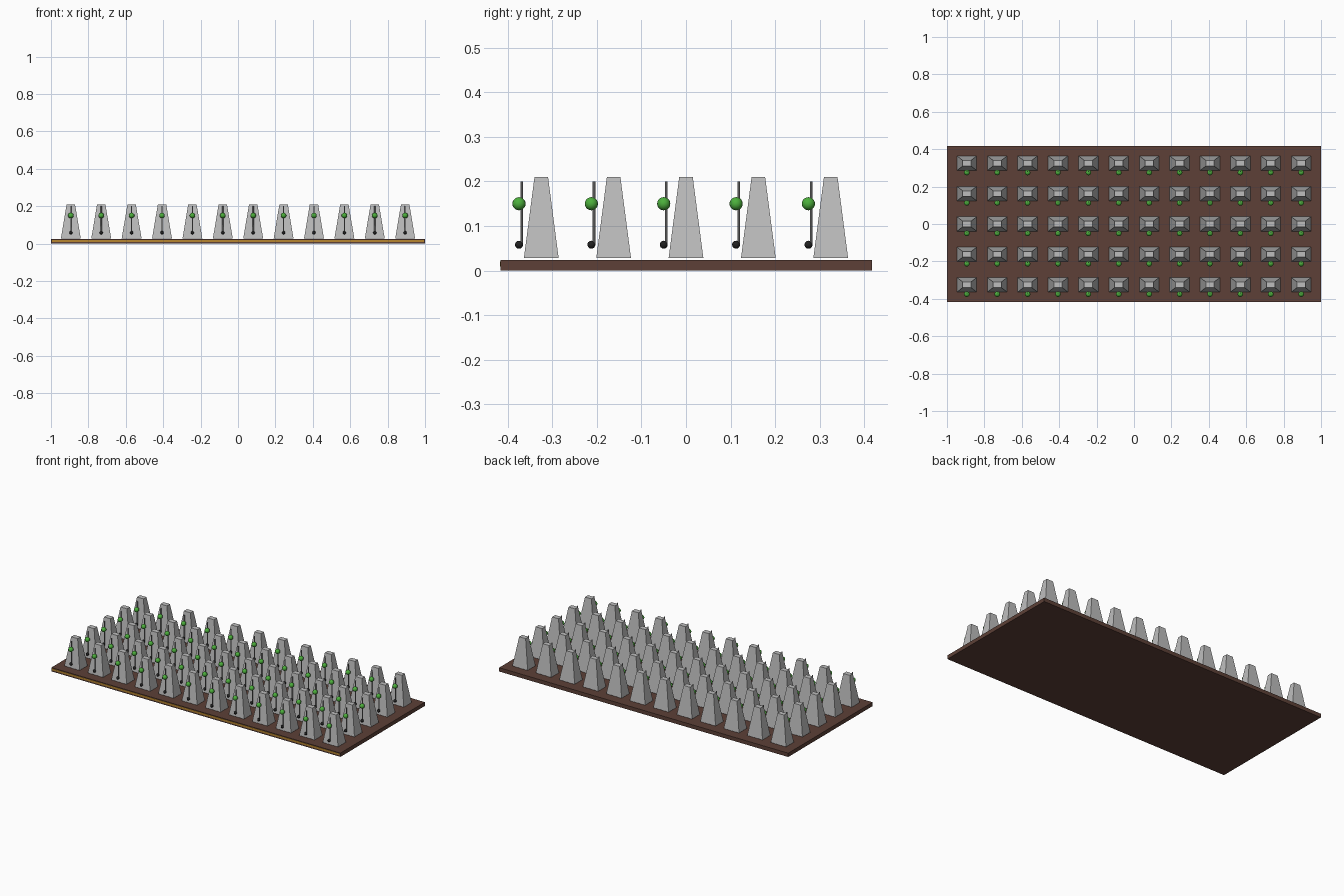
import bpy
import bmesh
from mathutils import Matrix

cube = bpy.data.objects.get("Cube")
if cube:
    bpy.data.objects.remove(cube)

COLS, ROWS, PITCH = 12, 5, 0.1625


def material(name, hex_code):
    srgb = [int(hex_code[i:i + 2], 16) / 255 for i in (0, 2, 4)]
    colour = [c / 12.92 if c < 0.04 else ((c + 0.055) / 1.055) ** 2.4 for c in srgb] + [1]
    mat = bpy.data.materials.new(name)
    mat.use_nodes = True
    mat.diffuse_color = colour
    mat.node_tree.nodes["Principled BSDF"].inputs["Base Color"].default_value = colour
    return mat


def make_object(name, bm, mat, smooth=False):
    mesh = bpy.data.meshes.new(name)
    bm.to_mesh(mesh)
    bm.free()
    mesh.materials.append(mat)
    for poly in mesh.polygons:
        poly.use_smooth = smooth
    obj = bpy.data.objects.new(name, mesh)
    bpy.context.collection.objects.link(obj)
    return obj


def box(name, size, centre, mat, taper=(1, 1)):
    """Box whose top face can be scaled in x and y."""
    bm = bmesh.new()
    bmesh.ops.create_cube(bm, size=1)
    for v in bm.verts:
        sx, sy = taper if v.co.z > 0 else (1, 1)
        v.co.x *= size[0] * sx
        v.co.y *= size[1] * sy
        v.co.z *= size[2]
    obj = make_object(name, bm, mat)
    obj.location = centre
    return obj


def ball(name, radius, centre, mat, segments):
    bm = bmesh.new()
    bmesh.ops.create_uvsphere(bm, u_segments=segments, v_segments=segments // 2 + 2, radius=radius)
    obj = make_object(name, bm, mat, smooth=True)
    obj.location = centre
    return obj


def repeat(obj):
    """Fill the board with copies in columns and rows."""
    for label, count, step in (("columns", COLS, (PITCH, 0, 0)), ("rows", ROWS, (0, PITCH, 0))):
        arr = obj.modifiers.new(label, "ARRAY")
        arr.count = count
        arr.use_relative_offset = False
        arr.use_constant_offset = True
        arr.constant_offset_displace = step


brown = material("dark wood", "5D4037")
gold = material("gold", "B8862F")
grey = material("light grey", "BDBDBD")
steel = material("steel", "9E9E9E")
green = material("green", "4CAF3C")
black = material("black", "212121")

# Board with a gold strip along its front edge
box("board", (2, 0.834, 0.024), (0, 0.001, 0.012), brown)
box("front_strip", (1.99, 0.003, 0.011), (0, -0.4165, 0.0145), gold)

# First metronome in the front corner, then repeated
x0 = -PITCH * (COLS - 1) / 2
y0 = -PITCH * (ROWS - 1) / 2

repeat(box("metronome_body", (0.106, 0.078, 0.182), (x0, y0, 0.119), grey, (0.42, 0.39)))

# Pendulum: rod, sliding weight and pivot
bm = bmesh.new()
bmesh.ops.create_cone(bm, cap_ends=True, segments=8, radius1=0.003, radius2=0.003,
                      depth=0.142, matrix=Matrix.Translation((x0, y0 - 0.044, 0.129)))
repeat(make_object("pendulum_rod", bm, steel))
repeat(ball("pendulum_weight", 0.0148, (x0, y0 - 0.05, 0.15), green, 16))
repeat(ball("pendulum_pivot", 0.009, (x0, y0 - 0.05, 0.058), black, 10))
